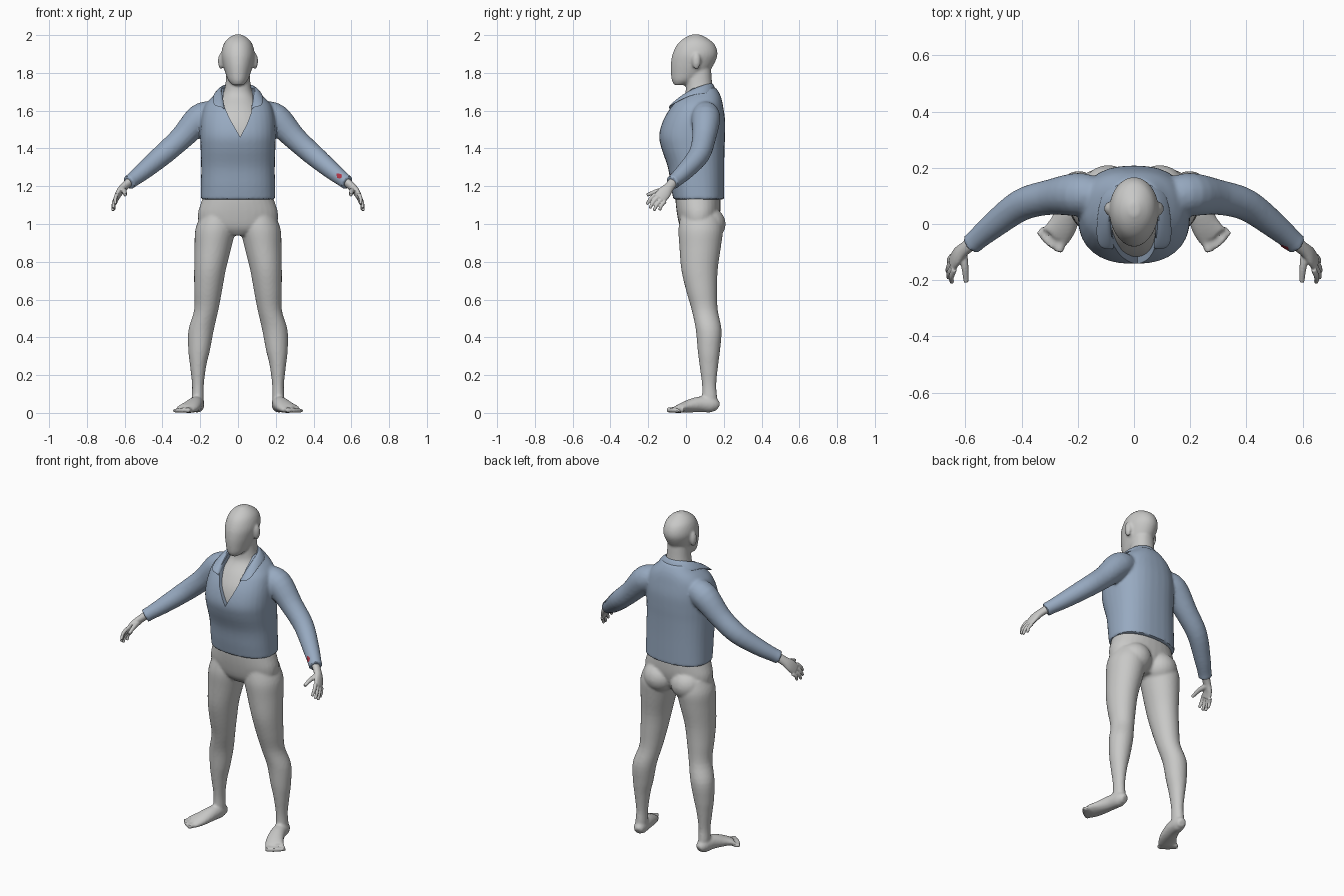
import bpy, bmesh, math
from mathutils import Vector

if "Cube" in bpy.data.objects:
    bpy.data.objects.remove(bpy.data.objects["Cube"])


def material(name, rgb):
    m = bpy.data.materials.new(name)
    m.diffuse_color = (*rgb, 1)
    m.use_nodes = True
    m.node_tree.nodes["Principled BSDF"].inputs["Base Color"].default_value = m.diffuse_color
    return m


SKIN = material("light_grey_skin", (0.58, 0.58, 0.57))
CLOTH = material("dusty_blue_cloth", (0.31, 0.40, 0.53))
RED = material("red_patch", (0.42, 0.035, 0.06))


def spline(rows, n=4):
    """Catmull-Rom interpolation of rows of numbers."""
    out = []
    for i in range(len(rows) - 1):
        a, b, c, d = (rows[max(0, min(len(rows) - 1, i + k))] for k in (-1, 0, 1, 2))
        for j in range(n):
            t = j / n
            out.append([0.5 * (2 * q + (r - p) * t + (2 * p - 5 * q + 4 * r - s) * t * t
                               + (3 * q - p - 3 * r + s) * t ** 3)
                        for p, q, r, s in zip(a, b, c, d)])
    return out + [list(rows[-1])]


def loft(bm, rings, power=2.0, n=32):
    """Skin a list of (centre, u, v) superellipse rings and close the ends."""
    loops = []
    for c, u, v in rings:
        loop = []
        for k in range(n):
            a = 2 * math.pi * k / n
            ca, sa = math.cos(a), math.sin(a)
            p = c + u * math.copysign(abs(ca) ** (2 / power), ca) \
                  + v * math.copysign(abs(sa) ** (2 / power), sa)
            loop.append(bm.verts.new(p))
        loops.append(loop)
    for a, b in zip(loops, loops[1:]):
        for k in range(n):
            bm.faces.new((a[k], a[(k + 1) % n], b[(k + 1) % n], b[k]))
    bm.faces.new(loops[0][::-1])
    bm.faces.new(loops[-1])


def stack(bm, rows, side=1, power=2.0):
    """Horizontal rings: z, x centre, front y, back y, half width."""
    loft(bm, [(Vector((side * x, (y0 + y1) / 2, z)), Vector((w, 0, 0)),
               Vector((0, (y1 - y0) / 2, 0))) for z, x, y0, y1, w in spline(rows)], power)


def limb(bm, pts, side=1, wide=(0, 1, 0)):
    """Rings across a path: x, y, z, radius, flatness."""
    pts = spline([(*p, 1.0)[:5] for p in pts])
    c = [Vector((side * p[0], p[1], p[2])) for p in pts]
    w = Vector((side * wide[0], wide[1], wide[2]))
    rings = []
    for i, p in enumerate(pts):
        t = (c[min(i + 1, len(c) - 1)] - c[max(i - 1, 0)]).normalized()
        u = (w - t * w.dot(t)).normalized()
        rings.append((c[i], u * p[3], t.cross(u) * p[3] * p[4]))
    loft(bm, rings, n=20)


def ball(bm, centre, radii):
    vs = bmesh.ops.create_uvsphere(bm, u_segments=24, v_segments=14, radius=1)["verts"]
    for v in vs:
        v.co = Vector([c + r * q for c, r, q in zip(centre, radii, v.co)])


def finish(name, bm, mat=None):
    bmesh.ops.recalc_face_normals(bm, faces=bm.faces)
    me = bpy.data.meshes.new(name)
    bm.to_mesh(me)
    bm.free()
    ob = bpy.data.objects.new(name, me)
    bpy.context.scene.collection.objects.link(ob)
    if mat:
        me.materials.append(mat)
    return ob


def fuse(ob, voxel, smooth):
    r = ob.modifiers.new("fuse", "REMESH")
    r.mode, r.voxel_size = "VOXEL", voxel
    s = ob.modifiers.new("soften", "SMOOTH")
    s.factor, s.iterations = 0.5, smooth


def bake(ob, mat, angle=40):
    dg = bpy.context.evaluated_depsgraph_get()
    me = bpy.data.meshes.new_from_object(ob.evaluated_get(dg))
    ob.modifiers.clear()
    ob.data = me
    me.materials.clear()
    me.materials.append(mat)
    for p in me.polygons:
        p.material_index = 0
        p.use_smooth = True
    me.set_sharp_from_angle(angle=math.radians(angle))


# Body: head, neck, trunk, legs and feet fused together
bm = bmesh.new()
stack(bm, [(1.735, 0, -.062, -.005, .028), (1.76, 0, -.075, .06, .051),
           (1.80, 0, -.08, .115, .067), (1.85, 0, -.08, .15, .081),
           (1.90, 0, -.071, .167, .088), (1.95, 0, -.047, .152, .077),
           (1.982, 0, -.012, .115, .053), (2.003, 0, .03, .075, .018)])
stack(bm, [(.94, 0, .0, .13, .07), (.98, 0, -.03, .16, .19), (1.05, 0, -.047, .18, .212),
           (1.13, 0, -.056, .182, .19), (1.2, 0, -.055, .175, .17), (1.4, 0, -.105, .18, .175),
           (1.47, 0, -.117, .185, .175), (1.55, 0, -.1, .185, .16), (1.62, 0, -.06, .175, .12),
           (1.68, 0, -.01, .155, .085), (1.73, 0, .0, .14, .068), (1.82, 0, .0, .133, .06)],
      power=2.2)
for s in (1, -1):
    ball(bm, (s * .09, .055, 1.862), (.016, .023, .043))            # ear
    ball(bm, (s * .092, .105, 1.0), (.1, .105, .095))               # buttock
    stack(bm, [(.03, .212, .085, .165, .03), (.08, .213, .085, .165, .032),
               (.15, .212, .085, .16, .031), (.25, .211, .072, .17, .043),
               (.33, .206, .062, .18, .057), (.44, .195, .052, .188, .067),
               (.545, .168, .03, .168, .064), (.65, .158, 0, .165, .074),
               (.76, .148, -.025, .168, .084), (.88, .132, -.035, .185, .098),
               (.97, .12, -.04, .195, .106), (1.04, .11, -.03, .18, .09)], s)
    limb(bm, [(.207, .17, .03, .022, 1), (.213, .14, .043, .036, 1.15),
              (.225, .07, .045, .042, .98), (.25, .0, .032, .05, .62),
              (.28, -.045, .02, .054, .36)], s, wide=(1, 0, 0))     # foot
    tips = [(.268, -.1), (.295, -.085), (.312, -.071), (.326, -.056), (.338, -.04)]
    for i, (x, y) in enumerate(tips):                               # toes
        r = .0155 - .001 * i
        limb(bm, [(.25 + .017 * i, -.045 + .008 * i, r, r), (x, y, r, r)], s, wide=(0, 0, 1))
body = finish("body", bm)
fuse(body, 0.008, 3)
bake(body, SKIN)

# Hands: palm, four fingers and thumb on each side
bm = bmesh.new()
across = Vector((-.1, -.75, .6))
tips = [(.648, -.207, 1.103), (.66, -.192, 1.083), (.663, -.17, 1.07), (.656, -.14, 1.073)]
for s in (1, -1):
    limb(bm, [(.56, -.057, 1.235, .026, .9), (.605, -.09, 1.195, .027, .75),
              (.63, -.115, 1.165, .036, .48), (.645, -.14, 1.135, .035, .4)], s, wide=across)
    for off, tip in zip((.034, .012, -.011, -.033), tips):
        k = Vector((.643, -.136, 1.139)) + across * off
        mid = (k + Vector(tip)) / 2 + Vector((.006, -.004, .003))
        limb(bm, [(*k, .0105), (*mid, .0095), (*tip, .008)], s, wide=across)
    limb(bm, [(.612, -.095, 1.18, .018), (.602, -.15, 1.174, .013),
              (.597, -.207, 1.153, .009)], s, wide=(0, 0, 1))
hands = finish("hands", bm)
fuse(hands, 0.004, 2)
bake(hands, SKIN)

# Jacket: trunk and sleeves fused, then the open neck is cut out
bm = bmesh.new()
stack(bm, [(1.13, 0, -.067, .202, .197), (1.2, 0, -.08, .202, .196), (1.3, 0, -.096, .202, .195),
           (1.4, 0, -.13, .204, .198), (1.47, 0, -.142, .207, .2), (1.55, 0, -.122, .207, .196),
           (1.62, 0, -.085, .197, .18), (1.66, 0, -.052, .189, .15),
           (1.69, 0, -.02, .178, .115), (1.72, 0, .005, .16, .085)], power=2.4)
for s in (1, -1):
    limb(bm, [(.13, .1, 1.585, .065), (.2, .105, 1.56, .077), (.3, .095, 1.455, .063),
              (.4, .068, 1.365, .057), (.5, -.005, 1.28, .047), (.56, -.056, 1.233, .039),
              (.58, -.074, 1.218, .04)], s)
jacket = finish("jacket", bm)
fuse(jacket, 0.009, 4)

bm = bmesh.new()
outline = [(.012, 1.46), (.05, 1.535), (.07, 1.59), (.078, 1.64), (.07, 1.8),
           (-.07, 1.8), (-.08, 1.64), (-.045, 1.56)]
face = bm.faces.new([bm.verts.new((x, -.4, z)) for x, z in outline])
new = bmesh.ops.extrude_face_region(bm, geom=[face])["geom"]
for v in new:
    if isinstance(v, bmesh.types.BMVert):
        v.co.y = .06
cutter = finish("neck_cutter", bm)
cutter.hide_render = True
cut = jacket.modifiers.new("neck", "BOOLEAN")
cut.operation, cut.object, cut.solver = "DIFFERENCE", cutter, "EXACT"
bake(jacket, CLOTH)
bpy.data.objects.remove(cutter)

# Collar: stand and fold-over strip running round the neck
half = [[(.0, .125, 1.68), (.0, .137, 1.775), (.0, .178, 1.70)],
        [(.068, .10, 1.68), (.068, .107, 1.762), (.115, .13, 1.69)],
        [(.085, .04, 1.66), (.085, .035, 1.735), (.132, .04, 1.688)],
        [(.08, -.03, 1.63), (.082, -.042, 1.678), (.138, -.045, 1.648)],
        [(.07, -.085, 1.595), (.074, -.093, 1.617), (.125, -.09, 1.622)]]
rows = [[(-x, y, z) for x, y, z in r] for r in half[:0:-1]] + half
bm = bmesh.new()
grid = [[bm.verts.new(p) for p in r] for r in rows]
for a, b in zip(grid, grid[1:]):
    for k in range(2):
        bm.faces.new((a[k], b[k], b[k + 1], a[k + 1]))
collar = finish("collar", bm)
thick = collar.modifiers.new("thickness", "SOLIDIFY")
thick.thickness, thick.offset = 0.01, 0
collar.modifiers.new("round", "SUBSURF").levels = 2
bake(collar, CLOTH)

# Small red patch hugging one sleeve near the cuff
bm = bmesh.new()
bmesh.ops.create_grid(bm, x_segments=6, y_segments=6, size=.017)
for v in bm.verts:
    v.co = Vector((.53 + v.co.x, -.095, 1.26 + v.co.y))
patch = finish("sleeve_patch", bm)
wrap = patch.modifiers.new("wrap", "SHRINKWRAP")
wrap.target, wrap.wrap_mode, wrap.offset = jacket, "ABOVE_SURFACE", 0.003
bake(patch, RED)
